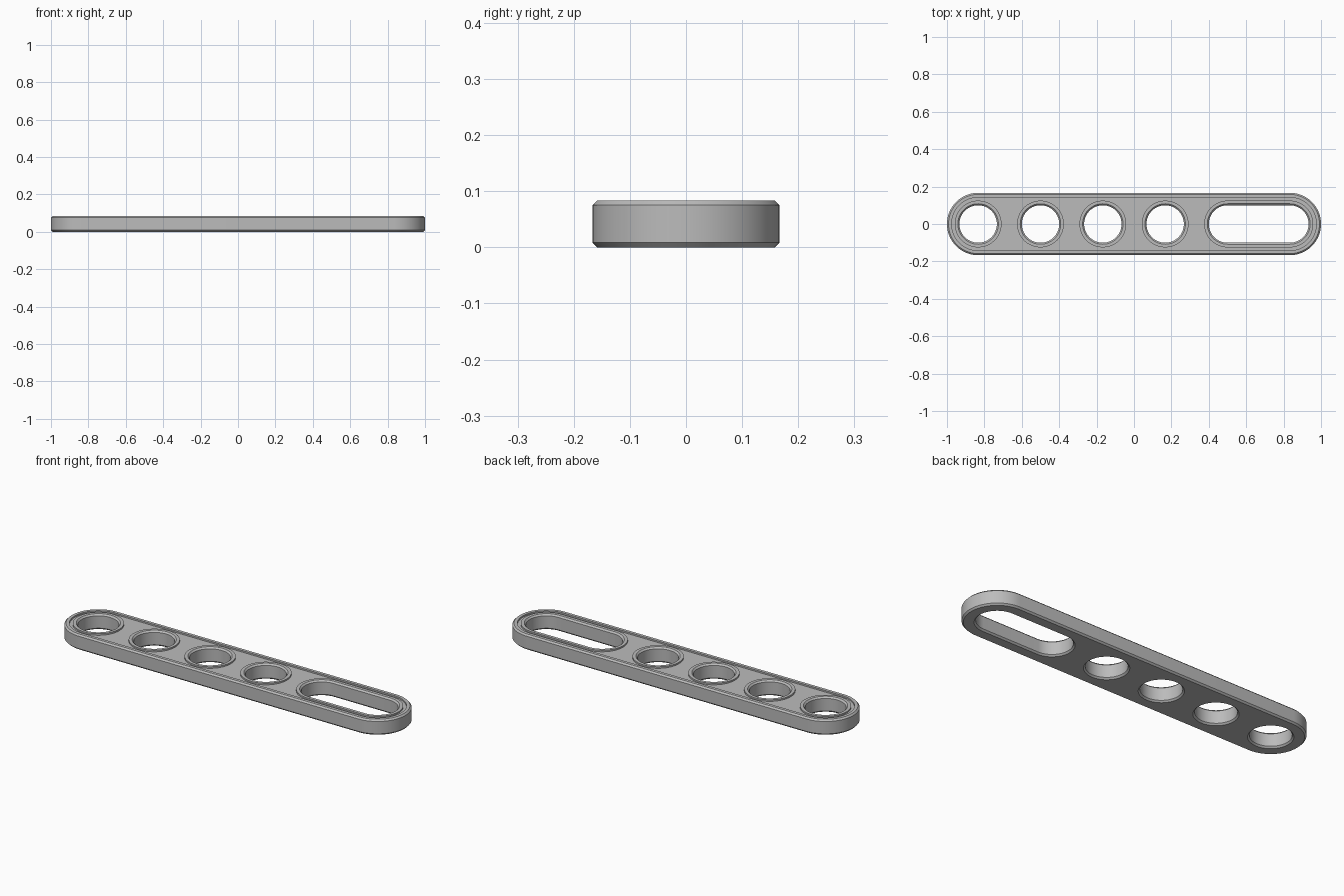
import bpy
import bmesh
import math

cube = bpy.data.objects.get("Cube")
if cube:
    bpy.data.objects.remove(cube)

HEIGHT = 0.0833
CHAMFER = 0.0083
FLOOR = HEIGHT - 0.0083      # floor of the shallow top recess
END = 0.8333                 # centre of each rounded end
OUTER, RIM, COLLAR, BORE = 0.1667, 0.1417, 0.125, 0.1
HALF_STEPS = 32

bm = bmesh.new()


def ring(x0, x1, radius, z):
    """Closed loop of vertices: a circle, or a slot when x0 and x1 differ."""
    verts = []
    for centre, start in ((x1, -math.pi / 2), (x0, math.pi / 2)):
        steps = HALF_STEPS if x0 == x1 else HALF_STEPS + 1
        for i in range(steps):
            a = start + math.pi * i / HALF_STEPS
            verts.append(bm.verts.new((centre + radius * math.cos(a),
                                       radius * math.sin(a), z)))
    return verts


def loft(x0, x1, profile):
    """Skin a radius/height profile; return its first and last loops."""
    loops = [ring(x0, x1, r, z) for r, z in profile]
    for low, high in zip(loops, loops[1:]):
        for i in range(len(low)):
            j = (i + 1) % len(low)
            bm.faces.new((low[i], low[j], high[j], high[i]))
    return loops[0], loops[-1]


def fill(loops):
    """Flat face bounded by an outer loop and the hole loops."""
    edges = [bm.edges.get((loop[i - 1], loop[i]))
             for loop in loops for i in range(len(loop))]
    bmesh.ops.triangle_fill(bm, edges=edges, use_beauty=True)


# Outer wall with chamfers, raised rim and step down to the recess
bottom, floor = loft(-END, END, [
    (OUTER - CHAMFER, 0), (OUTER, CHAMFER),
    (OUTER, HEIGHT - CHAMFER), (OUTER - CHAMFER, HEIGHT),
    (RIM, HEIGHT), (RIM, FLOOR)])
bottoms, floors = [bottom], [floor]

# Four round holes and one long slot, each with a raised collar
spans = [(-END + i / 3, -END + i / 3) for i in range(4)] + [(0.5, END)]
for x0, x1 in spans:
    bottom, floor = loft(x0, x1, [
        (BORE + CHAMFER, 0), (BORE, CHAMFER),
        (BORE, HEIGHT - CHAMFER), (BORE + CHAMFER, HEIGHT),
        (COLLAR, HEIGHT), (COLLAR, FLOOR)])
    bottoms.append(bottom)
    floors.append(floor)

# Flat underside and recess floor
fill(bottoms)
fill(floors)
bmesh.ops.recalc_face_normals(bm, faces=bm.faces[:])

mesh = bpy.data.meshes.new("slotted_bar")
bm.to_mesh(mesh)
bm.free()
bar = bpy.data.objects.new("slotted_bar", mesh)
bpy.context.collection.objects.link(bar)

# Plain grey finish
grey = bpy.data.materials.new("grey")
grey.use_nodes = True
colour = (0.5, 0.5, 0.5, 1)
grey.diffuse_color = colour
grey.node_tree.nodes["Principled BSDF"].inputs["Base Color"].default_value = colour
mesh.materials.append(grey)

bpy.ops.object.select_all(action='DESELECT')
bar.select_set(True)
bpy.context.view_layer.objects.active = bar
bpy.ops.object.shade_smooth_by_angle(angle=math.radians(30))
